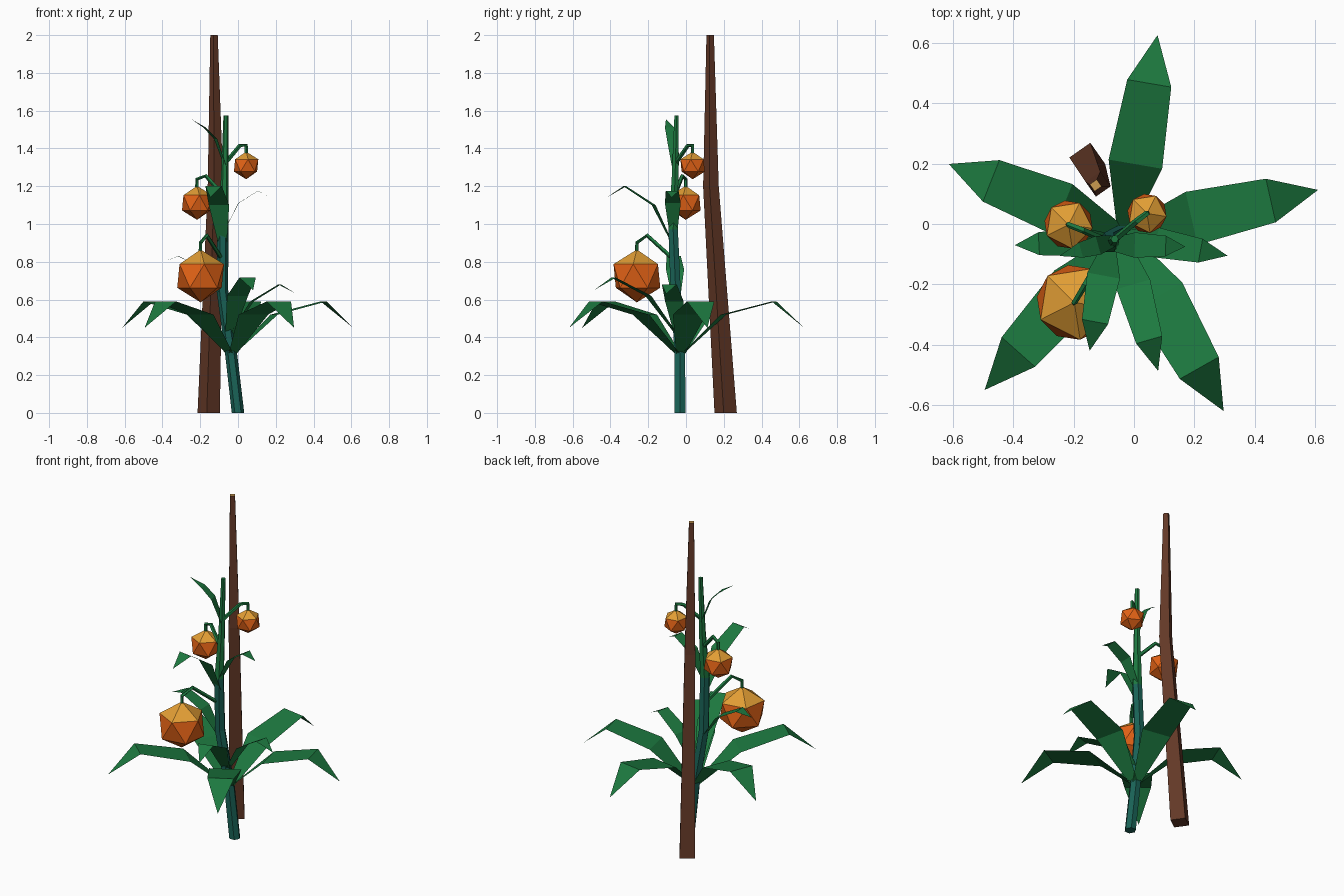
import bpy, bmesh, math
from mathutils import Vector, Matrix

if "Cube" in bpy.data.objects:
    bpy.data.objects.remove(bpy.data.objects["Cube"])


def mat(name, rgb):
    m = bpy.data.materials.new(name)
    m.diffuse_color = (*rgb, 1)
    m.use_nodes = True
    m.node_tree.nodes["Principled BSDF"].inputs["Base Color"].default_value = m.diffuse_color
    return m


LEAF = mat("leaf_green", (0.012, 0.19, 0.05))
TEAL = mat("stalk_teal", (0.01, 0.125, 0.095))
ORANGE = mat("fruit_orange", (0.78, 0.125, 0.008))
YELLOW = mat("fruit_yellow", (0.76, 0.34, 0.035))
BROWN = mat("stake_brown", (0.125, 0.04, 0.02))
TAN = mat("cut_wood", (0.6, 0.33, 0.08))


def finish(bm, name, mats):
    me = bpy.data.meshes.new(name)
    bm.to_mesh(me)
    bm.free()
    for m in mats:
        me.materials.append(m)
    ob = bpy.data.objects.new(name, me)
    bpy.context.collection.objects.link(ob)
    return ob


def tube(name, path, radii, sides, mats, rule=None, phase=0.0, level=False):
    """Loft a polygon along a path; level keeps the rings horizontal."""
    bm = bmesh.new()
    pts = [Vector(p) for p in path]
    rings = []
    for i, (p, r) in enumerate(zip(pts, radii)):
        t = Vector((0, 0, 1))
        if not level:
            t = (pts[min(i + 1, len(pts) - 1)] - pts[max(i - 1, 0)]).normalized()
        side = Vector((-path[-1][1] + path[0][1], path[-1][0] - path[0][0], 0)).normalized()
        if level:
            side = Vector((1, 0, 0))
        up = t.cross(side).normalized()
        ring = []
        for k in range(sides):
            a = phase + 2 * math.pi * k / sides
            ring.append(bm.verts.new(p + r * (math.cos(a) * side + math.sin(a) * up)))
        rings.append(ring)
    for a, b in zip(rings, rings[1:]):
        for k in range(sides):
            j = (k + 1) % sides
            bm.faces.new((a[k], a[j], b[j], b[k]))
    bm.faces.new(rings[0][::-1])
    bm.faces.new(rings[-1])
    bmesh.ops.recalc_face_normals(bm, faces=bm.faces)
    if rule:
        for f in bm.faces:
            f.material_index = rule(f)
    return finish(bm, name, mats)


# Square wooden support stake with a pale cut top
tube("stake", [(-.155, .21, 0), (-.119, .132, 1.2), (-.127, .128, 2)],
     [.06, .042, .02], 4, [BROWN, TAN],
     lambda f: int(f.calc_center_median().z > 1.99), math.radians(80), True)

# Bent main stalk, teal below and green above
STALK = [(0, -.032, 0), (-.035, -.032, .3), (-.083, -.055, .65),
         (-.08, -.068, .97), (-.07, -.058, 1.25), (-.064, -.05, 1.575)]
tube("stalk", STALK, [.033, .032, .031, .029, .02, .013], 6, [TEAL, LEAF],
     lambda f: int(f.calc_center_median().z > .97), 0, True)


def stalk_at(z):
    for a, b in zip(STALK, STALK[1:]):
        if z <= b[2]:
            return Vector(a).lerp(Vector(b), (z - a[2]) / (b[2] - a[2]))


def leaf(name, zs, tip, fracs, widths):
    """Folded strip: narrow base, two wide creases, pointed tip."""
    bm = bmesh.new()
    base = stalk_at(zs[0])
    d = Vector((tip[0] - base.x, tip[1] - base.y, 0))
    n = Vector((-d.y, d.x, 0)).normalized()
    rows = []
    for f, z, w in zip((0, *fracs), zs, (.02, *widths)):
        c = base + d * f
        c.z = z
        rows.append((bm.verts.new(c - n * w), bm.verts.new(c + n * w)))
    for a, b in zip(rows, rows[1:]):
        bm.faces.new((a[0], b[0], b[1], a[1]))
    end = bm.verts.new((tip[0], tip[1], zs[3]))
    bm.faces.new((rows[-1][0], end, rows[-1][1]))
    finish(bm, name, [LEAF])


# Rosette of five large leaves
for i, tip in enumerate([(.61, .113), (.078, .626), (-.614, .199),
                         (-.495, -.55), (.297, -.62)]):
    leaf(f"large_leaf_{i + 1}", (.3, .52, .59, .45), tip, (.35, .757), (.09, .074))

# Smaller leaves climbing the stalk: heights, tip, crease positions, half widths
SMALL = [
    ((.40, .59, .68, .63), (.31, -.105), (.34, .75), (.05, .04)),
    ((.40, .62, .716, .65), (.08, -.487), (.36, .77), (.058, .045)),
    ((.60, .76, .83, .80), (-.395, -.07), (.34, .75), (.048, .038)),
    ((.88, 1.10, 1.20, 1.14), (-.147, -.42), (.3, .73), (.055, .044)),
    ((.95, 1.11, 1.175, 1.14), (.17, -.075), (.33, .74), (.042, .034)),
    ((1.31, 1.45, 1.51, 1.555), (-.247, -.106), (.28, .6), (.032, .026)),
]
for i, args in enumerate(SMALL):
    leaf(f"small_leaf_{i + 1}", *args)


def fruit(name, centre, r, start_z, apex):
    """Twenty-sided fruit with yellow cap, hanging from a bent stem."""
    bm = bmesh.new()
    bmesh.ops.create_icosphere(
        bm, subdivisions=1, radius=r,
        matrix=Matrix.Translation(centre) @ Matrix.Rotation(math.radians(-9), 4, 'Z'))
    for f in bm.faces:
        f.material_index = int(f.calc_center_median().z > centre[2] + r * .45)
    finish(bm, name, [ORANGE, YELLOW])
    x, y, z = centre
    tube(name + "_stem", [stalk_at(start_z), apex, (x, y, z + r + .035), (x, y, z + r - .01)],
         [.012, .011, .01, .01], 5, [LEAF])


fruit("large_fruit", (-.198, -.26, .725), .14, .81, (-.165, -.205, .94))
fruit("medium_fruit", (-.217, -.002, 1.112), .09, 1.15, (-.17, -.02, 1.255))
fruit("small_fruit", (.043, .035, 1.31), .073, 1.32, (.01, .01, 1.415))
